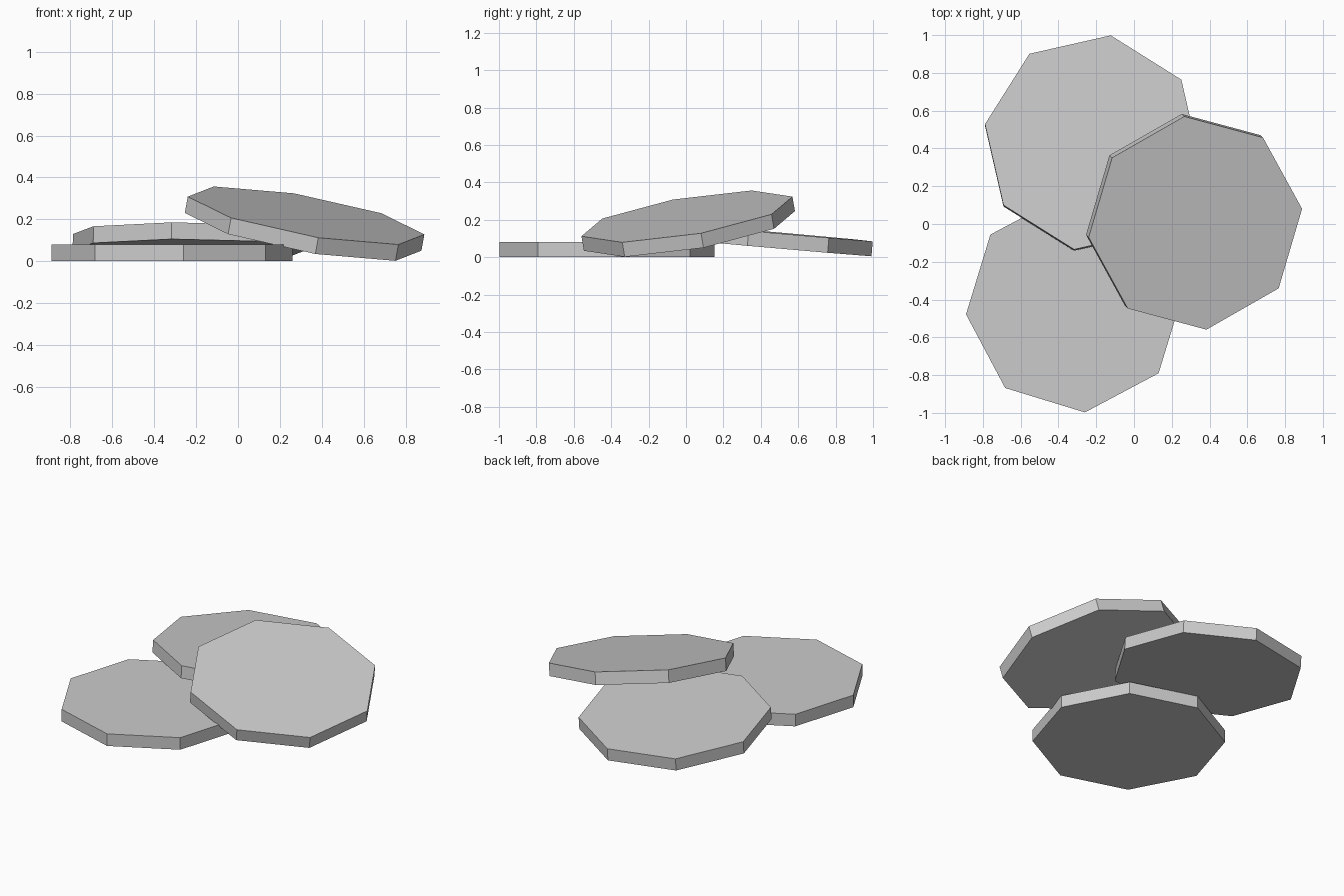
import bpy
import bmesh
from math import cos, sin, radians
from mathutils import Vector, Matrix

cube = bpy.data.objects.get("Cube")
if cube:
    bpy.data.objects.remove(cube, do_unlink=True)

RADIUS, THICKNESS = 0.577, 0.08

# Single plain grey
grey = bpy.data.materials.new("stone_grey")
grey.use_nodes = True
colour = (0.6, 0.6, 0.6, 1)
grey.diffuse_color = colour
grey.node_tree.nodes["Principled BSDF"].inputs["Base Color"].default_value = colour


def slab(name, top_centre, slope_x, slope_y, turn):
    """Octagonal slab: centre of its top face, tilt slopes and turn of one corner."""
    c, s = cos(radians(turn)), sin(radians(turn))
    normal = Vector((-slope_x, -slope_y, 1)).normalized()
    corner = Vector((c, s, slope_x * c + slope_y * s)).normalized()
    frame = Matrix((corner, normal.cross(corner), normal)).transposed().to_4x4()
    bm = bmesh.new()
    bmesh.ops.create_cone(bm, cap_ends=True, segments=8, radius1=RADIUS,
                          radius2=RADIUS, depth=THICKNESS,
                          matrix=Matrix.Translation((0, 0, -THICKNESS / 2)))
    mesh = bpy.data.meshes.new(name)
    bm.to_mesh(mesh)
    bm.free()
    mesh.materials.append(grey)
    obj = bpy.data.objects.new(name, mesh)
    obj.matrix_world = Matrix.Translation(top_centre) @ frame
    bpy.context.collection.objects.link(obj)


# Flat slab, one leaning on it at the back, one resting across both
slab("flat_slab", (-0.315, -0.423, 0.08), 0, 0, 5.5)
slab("back_slab", (-0.22, 0.432, 0.135), -0.005, -0.088, 35.2)
slab("top_slab", (0.325, 0.005, 0.218), -0.182, 0.169, 7.6)
